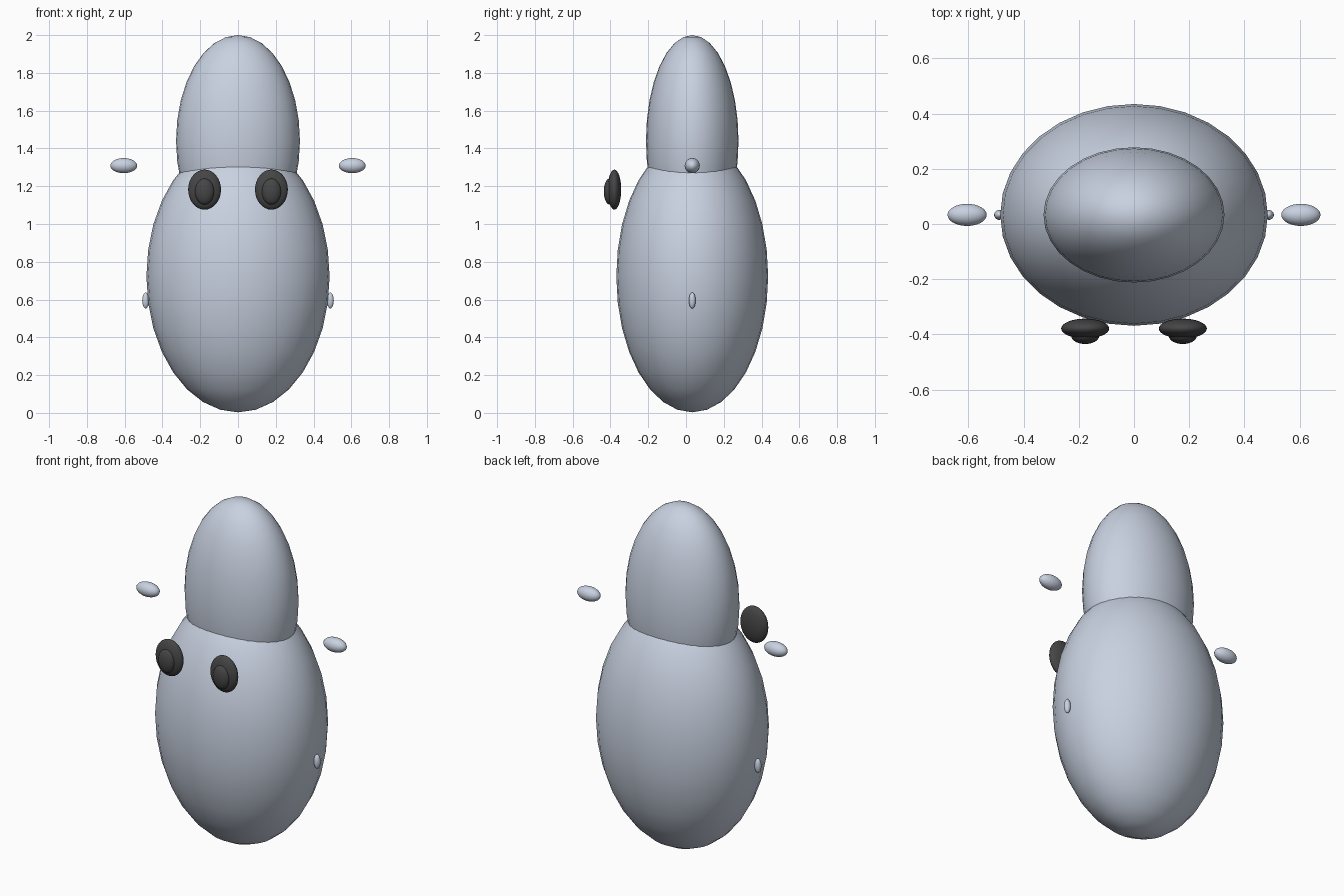
import bpy

if "Cube" in bpy.data.objects:
    bpy.data.objects.remove(bpy.data.objects["Cube"])


def material(name, rgb):
    m = bpy.data.materials.new(name)
    m.diffuse_color = (*rgb, 1.0)
    m.use_nodes = True
    m.node_tree.nodes["Principled BSDF"].inputs["Base Color"].default_value = m.diffuse_color
    return m


PALE = material("pale_blue_grey", (0.58, 0.64, 0.75))
DARK = material("charcoal", (0.06, 0.06, 0.06))


def ellipsoid(name, centre, radii, mat):
    bpy.ops.mesh.primitive_uv_sphere_add(segments=32, ring_count=16, radius=1)
    ob = bpy.context.object
    ob.name = ob.data.name = name
    for v in ob.data.vertices:
        v.co = [c * r for c, r in zip(v.co, radii)]
    ob.location = centre
    ob.data.materials.append(mat)
    bpy.ops.object.shade_smooth()
    return ob


Y = 0.033  # body axis, slightly behind the origin

# Body and tall head
ellipsoid("body", (0, Y, 0.723), (0.485, 0.402, 0.72), PALE)
ellipsoid("head", (0, Y, 1.44), (0.328, 0.245, 0.56), PALE)

# Paired parts on both sides
for side, s in (("left", 1), ("right", -1)):
    ellipsoid(f"eye_{side}", (s * 0.177, -0.379, 1.182), (0.087, 0.036, 0.106), DARK)
    ellipsoid(f"pupil_{side}", (s * 0.177, -0.405, 1.172), (0.051, 0.030, 0.069), DARK)
    ellipsoid(f"floating_hand_{side}", (s * 0.605, Y, 1.309), (0.071, 0.040, 0.040), PALE)
    ellipsoid(f"hip_nub_{side}", (s * 0.489, Y, 0.595), (0.018, 0.018, 0.042), PALE)
